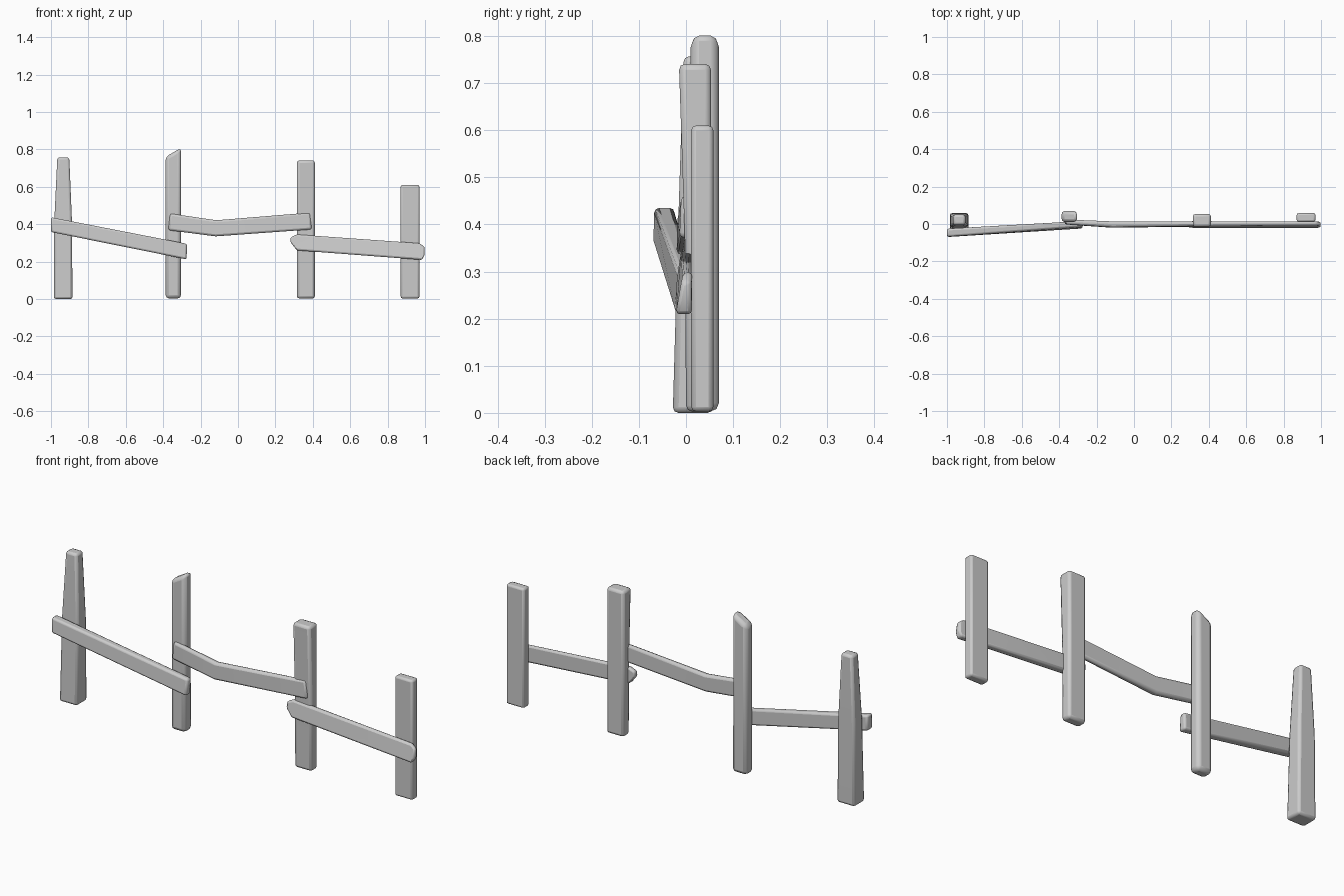
import bpy, bmesh

if "Cube" in bpy.data.objects:
    bpy.data.objects.remove(bpy.data.objects["Cube"])


def loft(name, sections, bevel, segments=2):
    """Skin a list of four-cornered sections, cap the ends and round the edges."""
    bm = bmesh.new()
    rings = [[bm.verts.new(co) for co in s] for s in sections]
    for a, b in zip(rings, rings[1:]):
        for i in range(4):
            j = (i + 1) % 4
            bm.faces.new((a[i], a[j], b[j], b[i]))
    bm.faces.new(rings[0])
    bm.faces.new(rings[-1])
    bmesh.ops.recalc_face_normals(bm, faces=bm.faces[:])
    mesh = bpy.data.meshes.new(name)
    bm.to_mesh(mesh)
    bm.free()
    ob = bpy.data.objects.new(name, mesh)
    bpy.context.collection.objects.link(ob)
    mod = ob.modifiers.new("rounded_edges", 'BEVEL')
    mod.width = bevel
    mod.segments = segments
    mod.limit_method = 'ANGLE'
    mod.angle_limit = 0.5
    bpy.ops.object.select_all(action='DESELECT')
    ob.select_set(True)
    bpy.context.view_layer.objects.active = ob
    bpy.ops.object.shade_smooth_by_angle(angle=0.6)
    return ob


def post(name, levels, bevel):
    """Levels: x0, x1, y0, y1, z at the left, z at the right."""
    loft(name, [[(x0, y0, zl), (x1, y0, zr), (x1, y1, zr), (x0, y1, zl)]
                for x0, x1, y0, y1, zl, zr in levels], bevel)


def rail(name, stations, bevel):
    """Stations: bottom x, bottom z, top x, top z, front y low, front y high, back y."""
    loft(name, [[(xb, fl, zb), (xb, back, zb), (xt, back, zt), (xt, fh, zt)]
                for xb, zb, xt, zt, fl, fh, back in stations], bevel)


# upright posts, left to right
post("tapered_post", [(-0.985, -0.885, -0.028, 0.058, 0, 0),
                      (-0.982, -0.888, -0.016, 0.057, 0.42, 0.42),
                      (-0.966, -0.902, -0.005, 0.05, 0.757, 0.757)], 0.012)
post("slanted_post", [(-0.387, -0.305, 0.01, 0.07, 0.003, 0.003),
                      (-0.387, -0.305, 0.01, 0.07, 0.76, 0.808)], 0.018)
post("tall_post", [(0.315, 0.411, 0.0, 0.053, 0.003, 0.003),
                   (0.315, 0.411, -0.002, 0.053, 0.35, 0.35),
                   (0.315, 0.411, -0.015, 0.053, 0.741, 0.741)], 0.013)
post("short_post", [(0.87, 0.97, 0.011, 0.058, 0.003, 0.003),
                    (0.87, 0.97, 0.011, 0.058, 0.61, 0.61)], 0.01)

# sloping left rail
rail("left_rail", [(-1.0, 0.358, -1.0, 0.437, -0.07, -0.068, -0.025),
                   (-0.275, 0.212, -0.272, 0.295, -0.025, -0.015, 0.016)], 0.01)

# sagging middle rail
rail("middle_rail", [(-0.373, 0.368, -0.363, 0.457, -0.002, -0.002, 0.024),
                     (-0.12, 0.335, -0.115, 0.421, -0.02, -0.018, 0.014),
                     (0.395, 0.372, 0.385, 0.462, -0.014, -0.01, 0.014)], 0.011)

# right rail with pointed ends
rail("right_rail", [(0.281, 0.302, 0.281, 0.33, -0.018, -0.012, 0.013),
                    (0.315, 0.26, 0.315, 0.345, -0.022, -0.01, 0.015),
                    (0.985, 0.209, 0.972, 0.298, -0.022, -0.006, 0.013),
                    (0.998, 0.238, 0.998, 0.278, -0.018, -0.01, 0.01)], 0.008)
